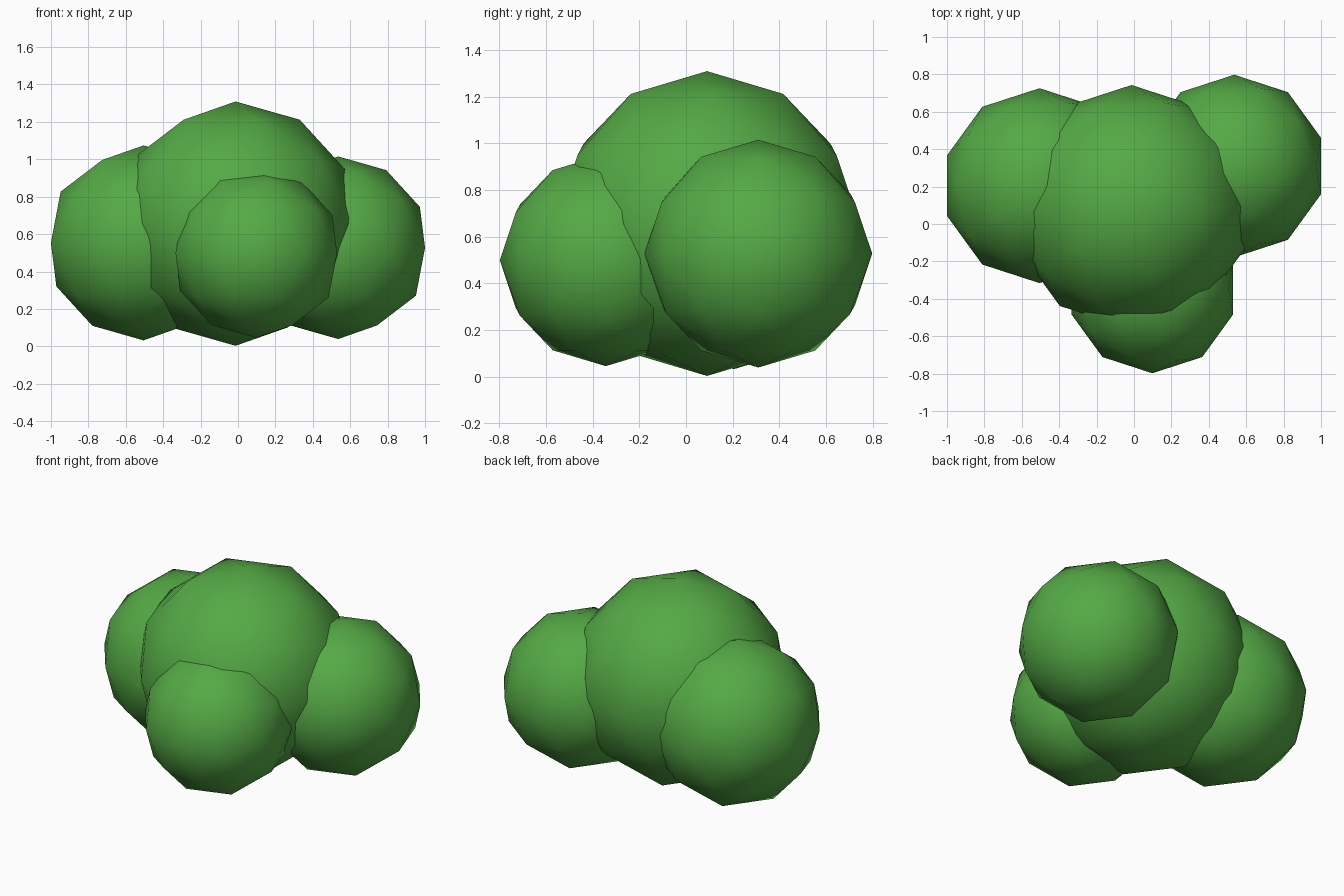
import bpy

cube = bpy.data.objects.get("Cube")
if cube:
    bpy.data.objects.remove(cube, do_unlink=True)

# Single foliage colour
green = bpy.data.materials.new("leaf green")
green.use_nodes = True
colour = (0.09, 0.40, 0.06, 1.0)
green.diffuse_color = colour
green.node_tree.nodes["Principled BSDF"].inputs["Base Color"].default_value = colour


def foliage_lobe(name, radius, centre):
    """Low-poly round clump with smooth shading."""
    bpy.ops.mesh.primitive_ico_sphere_add(subdivisions=2, radius=radius, location=centre)
    lobe = bpy.context.object
    lobe.name = name
    lobe.data.materials.append(green)
    bpy.ops.object.shade_smooth()


# Large middle clump with three smaller ones around it
foliage_lobe("main_foliage", 0.653, (-0.013, 0.09, 0.656))
foliage_lobe("right_foliage", 0.521, (-0.505, 0.205, 0.553))
foliage_lobe("left_foliage", 0.488, (0.536, 0.31, 0.527))
foliage_lobe("front_foliage", 0.454, (0.098, -0.344, 0.499))
